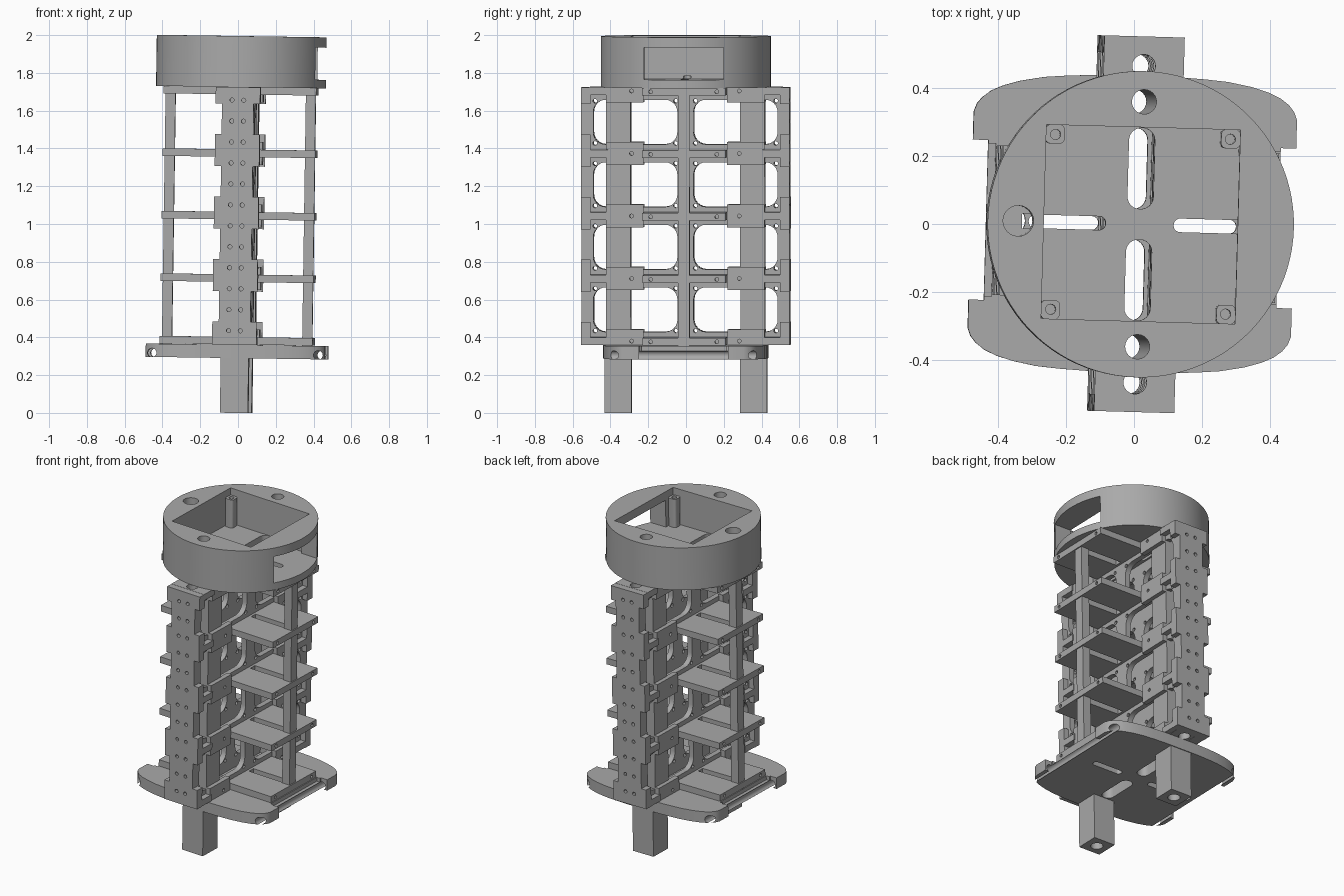
import bpy, bmesh, math
from mathutils import Matrix

cube = bpy.data.objects.get("Cube")
if cube:
    bpy.data.objects.remove(cube)

grey = bpy.data.materials.new("light_grey")
grey.use_nodes = True
GREY = (0.4, 0.4, 0.4, 1)
grey.diffuse_color = GREY
grey.node_tree.nodes["Principled BSDF"].inputs["Base Color"].default_value = GREY

# whole rack leans and turns very slightly
POSE = (Matrix.Translation((-0.01, 0, 0)) @ Matrix.Rotation(math.radians(-1.6), 4, 'Z')
        @ Matrix.Rotation(math.radians(0.86), 4, 'Y'))
LEVELS = [0.382 + 0.331 * i for i in range(5)]
BAYS = [0.548 + 0.331 * i for i in range(4)]
BOTTOM, TOP = 0.36, 1.725
SIGNS = (-1, 1)
# orientation of flat plates: outline in (y, z) or in (x, z)
FACE_X = Matrix(((0, 0, 1, 0), (1, 0, 0, 0), (0, 1, 0, 0), (0, 0, 0, 1)))
FACE_Y = Matrix(((1, 0, 0, 0), (0, 0, -1, 0), (0, 1, 0, 0), (0, 0, 0, 1)))


def prism(bm, pts, axis, lo, hi):
    """Extrude a 2D outline along an axis (outline uses the other two axes in order)."""
    def place(p, d):
        c = [p[0], p[1]]
        c.insert("xyz".index(axis), d)
        return bm.verts.new(c)
    a = [place(p, lo) for p in pts]
    b = [place(p, hi) for p in pts]
    bm.faces.new(a)
    bm.faces.new(b[::-1])
    for i in range(len(a)):
        j = (i + 1) % len(a)
        bm.faces.new((a[j], a[i], b[i], b[j]))


def rect(u0, u1, v0, v1):
    return [(u0, v0), (u1, v0), (u1, v1), (u0, v1)]


def box(bm, x0, x1, y0, y1, z0, z1):
    prism(bm, rect(min(x0, x1), max(x0, x1), min(y0, y1), max(y0, y1)), 'z', z0, z1)


def circle(u, v, r, n=24):
    return [(u + r * math.cos(math.tau * i / n), v + r * math.sin(math.tau * i / n))
            for i in range(n)]


def rounded(u0, u1, v0, v1, r, n=6):
    """Rounded rectangle outline."""
    u0, u1 = sorted((u0, u1))
    v0, v1 = sorted((v0, v1))
    pts = []
    for k, (cu, cv) in enumerate(((u1 - r, v1 - r), (u0 + r, v1 - r),
                                  (u0 + r, v0 + r), (u1 - r, v0 + r))):
        for i in range(n + 1):
            t = math.pi / 2 * (k + i / n)
            pts.append((cu + r * math.cos(t), cv + r * math.sin(t)))
    return pts


def mesh_object(name, build):
    bm = bmesh.new()
    build(bm)
    bmesh.ops.remove_doubles(bm, verts=bm.verts, dist=1e-6)
    bmesh.ops.recalc_face_normals(bm, faces=bm.faces)
    me = bpy.data.meshes.new(name)
    bm.to_mesh(me)
    bm.free()
    ob = bpy.data.objects.new(name, me)
    bpy.context.collection.objects.link(ob)
    return ob


def evaluated_mesh(ob):
    dg = bpy.context.evaluated_depsgraph_get()
    return bpy.data.meshes.new_from_object(ob.evaluated_get(dg))


def part(name, build, *cuts):
    """Build a part, carve it with each cutter, then pose it."""
    ob = mesh_object(name, build)
    for cut in cuts:
        cutter = mesh_object("cutter", cut)
        mod = ob.modifiers.new("carve", 'BOOLEAN')
        mod.operation, mod.solver, mod.object = 'DIFFERENCE', 'EXACT', cutter
        me = evaluated_mesh(ob)
        ob.modifiers.clear()
        ob.data = me
        bpy.data.objects.remove(cutter)
    ob.data.materials.clear()
    ob.data.materials.append(grey)
    ob.matrix_world = POSE
    bpy.ops.object.select_all(action='DESELECT')
    ob.select_set(True)
    bpy.context.view_layer.objects.active = ob
    bpy.ops.object.shade_smooth_by_angle(angle=math.radians(30))


def plate(name, outlines, thickness, place):
    """Flat plate from a filled outline with holes."""
    cu = bpy.data.curves.new(name, 'CURVE')
    cu.dimensions, cu.fill_mode, cu.extrude = '2D', 'BOTH', thickness / 2
    for pts in outlines:
        sp = cu.splines.new('POLY')
        sp.points.add(len(pts) - 1)
        for p, (u, v) in zip(sp.points, pts):
            p.co = (u, v, 0, 1)
        sp.use_cyclic_u = True
    tmp = bpy.data.objects.new("outline", cu)
    bpy.context.collection.objects.link(tmp)
    me = evaluated_mesh(tmp)
    me.transform(place)
    bpy.data.objects.remove(tmp)
    part(name, lambda bm: bm.from_mesh(me))


def cable_slots(bm, lo, hi):
    for s in SIGNS:
        prism(bm, rounded(-.038, .038, s * .045, s * .283, .036), 'z', lo, hi)
        prism(bm, rounded(s * .1, s * .305, -.02, .02, .019), 'z', lo, hi)
        prism(bm, circle(0, s * .36, .036), 'z', lo, hi)
    prism(bm, circle(-.36, 0, .045), 'z', lo, hi)


# base plate with bulging front and back and recessed sides
def base(bm):
    quarter = [(.43, .235), (.475, .235), (.475, .318), (.466, .342), (.45, .362),
               (.425, .381), (.39, .397), (.34, .412), (.27, .425), (.2, .431), (.12, .435)]
    pts = (quarter + [(-x, y) for x, y in quarter[::-1]]
           + [(-x, -y) for x, y in quarter] + [(x, -y) for x, y in quarter[::-1]])
    prism(bm, pts, 'z', .29, BOTTOM)


def base_cuts(bm):
    cable_slots(bm, .2, .5)
    for s in SIGNS:
        prism(bm, circle(s * .44, .312, .024), 'y', -.6, .6)
        box(bm, s * .408, s * .44, -.225, .225, .335, .4)


part("base_plate", base, base_cuts)


# top drum with square bay, side window and cable holes
def drum_bay(bm):
    box(bm, -.285, .285, -.285, .285, 1.77, 2.1)


def drum_holes(bm):
    cable_slots(bm, 1.6, 1.768)
    for s in SIGNS:
        prism(bm, circle(0, s * .36, .036), 'z', 1.75, 2.1)
    prism(bm, circle(-.36, 0, .045), 'z', 1.75, 2.1)


def drum_floor_slots(bm):
    cable_slots(bm, 1.6, 1.78)


def drum_window(bm):
    box(bm, .2, .6, -.21, .21, 1.77, 1.94)


part("top_drum", lambda bm: prism(bm, circle(0, 0, .45, 96), 'z', 1.725, 1.995),
     drum_bay, drum_floor_slots,
     lambda bm: [prism(bm, circle(x, y, r), 'z', 1.7, 2.1)
                 for x, y, r in ((0, .36, .036), (0, -.36, .036), (-.36, 0, .045))],
     drum_window)


# screw bosses in the bay corners
def bosses(bm):
    for sx in SIGNS:
        for sy in SIGNS:
            prism(bm, rounded(sx * .23, sx * .286, sy * .23, sy * .286, .015), 'z', 1.76, 1.95)


def boss_holes(bm):
    for sx in SIGNS:
        for sy in SIGNS:
            prism(bm, circle(sx * .257, sy * .257, .015, 16), 'z', 1.8, 2.1)


part("screw_bosses", bosses, boss_holes)

# stepped outline and two rows of screw holes for the end plates
edge = []
for z in LEVELS:
    lo, hi = max(BOTTOM, z - .07), min(TOP, z + .1)
    edge += [(.084, lo), (.118, lo), (.118, hi), (.084, hi)]
END_PLATE = [edge + [(-x, z) for x, z in edge[::-1]]]
END_PLATE += [circle(x * .031, .435 + .111 * i, .011, 12) for i in range(12) for x in SIGNS]

for s, end in zip(SIGNS, ("front", "back")):
    # leg and the hollow column above it
    def tube_hole(bm):
        prism(bm, circle(0, s * .36, .036), 'z', -.1, 2)

    part(end + "_leg", lambda bm: box(bm, -.074, .074, s * .287, s * .43, 0, .3), tube_hole)
    part(end + "_column", lambda bm: box(bm, -.086, .086, s * .29, s * .42, BOTTOM, TOP),
         tube_hole)

    # screw brackets where shelves meet the column
    def brackets(bm):
        for z in LEVELS:
            for x in SIGNS:
                box(bm, x * .08, x * .112, s * .222, s * .42,
                    max(BOTTOM, z - .06), min(TOP, z + .06))

    def bracket_holes(bm):
        for z in LEVELS:
            for x in SIGNS:
                prism(bm, circle(s * .285, z, .01, 12), 'x', *sorted((x * .09, x * .2)))

    part(end + "_brackets", brackets, bracket_holes)
    plate(end + "_end_plate", END_PLATE, .05, Matrix.Translation((0, s * .527, 0)) @ FACE_Y)

    # cross plates between column and end plate, with cable hole
    def cross_plates(bm):
        for z in LEVELS:
            box(bm, -.118, .118, s * .41, s * .51, z - .02, z + .02)

    part(end + "_cross_plates", cross_plates,
         lambda bm: prism(bm, circle(0, s * .465, .034), 'z', .2, 2))

    # fan panels: four rounded windows with corner screw holes
    outlines = [rect(0, s * .51, BOTTOM, TOP)]
    for z in BAYS:
        outlines.append(rounded(s * .043, s * .488, z - .118, z + .118, .065))
        outlines += [circle(s * y, z + dz, .011, 12) for y in (.052, .479) for dz in (-.112, .112)]
    for x, side in zip(SIGNS, ("right", "left")):
        plate(end + "_" + side + "_fan_panel", outlines, .034,
              Matrix.Translation((x * .067, 0, 0)) @ FACE_X)

# side shelves and their uprights
for x, side in zip(SIGNS, ("right", "left")):
    def shelves(bm):
        for z in LEVELS:
            box(bm, x * .08, x * .405, -.22, .22, z - .02, z + .02)

    def shelf_holes(bm):
        for z in LEVELS:
            box(bm, x * .1, x * .345, -.022, .022, z - .05, z + .05)
            for y in (-.175, .175):
                prism(bm, circle(y, z, .01, 12), 'x', *sorted((x * .37, x * .5)))

    part(side + "_shelves", shelves, shelf_holes)
    part(side + "_upright", lambda bm: box(bm, x * .345, x * .398, -.03, .03, BOTTOM, TOP))
